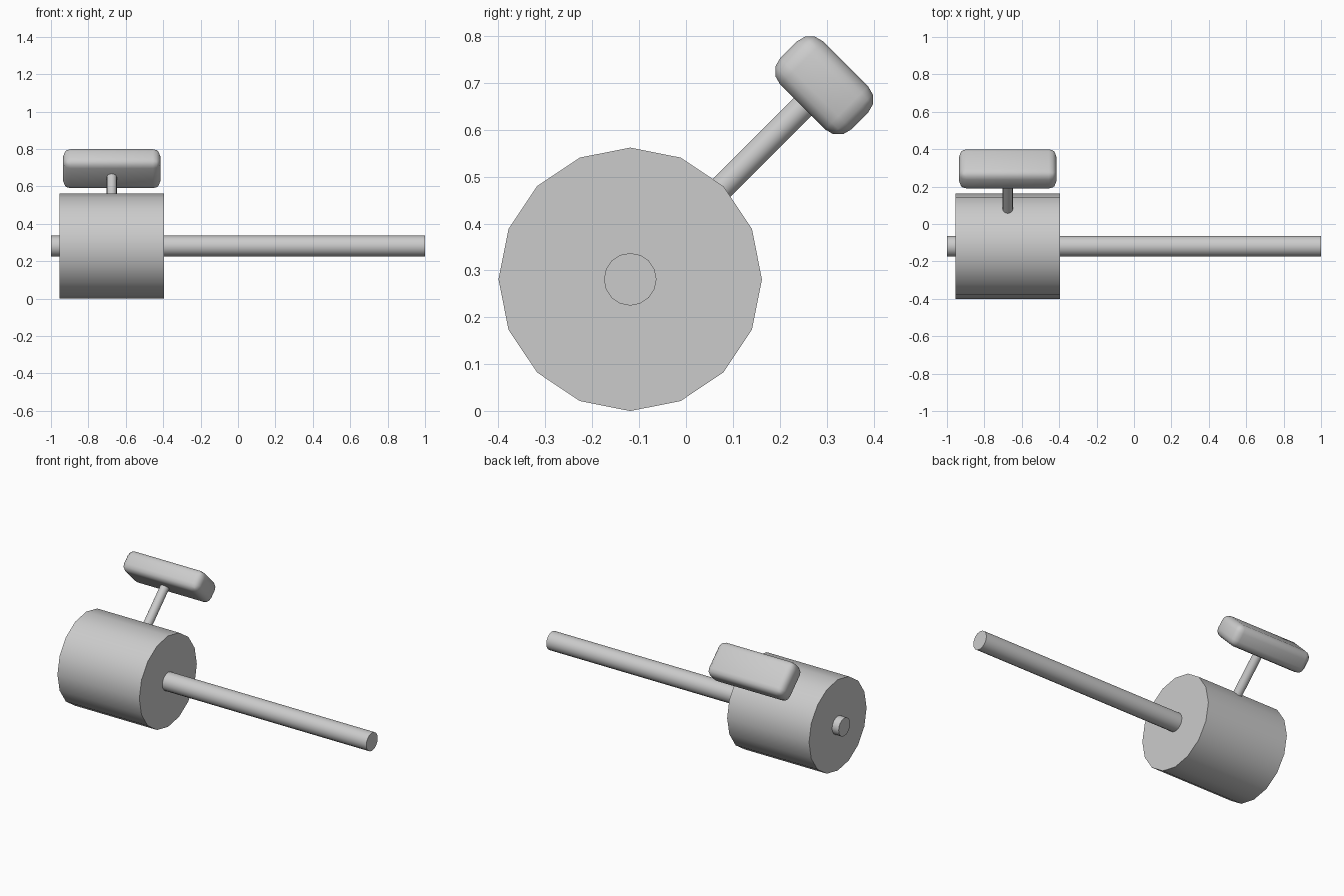
import bpy, math
from mathutils import Vector, Matrix

cube = bpy.data.objects.get("Cube")
if cube:
    bpy.data.objects.remove(cube, do_unlink=True)

grey = bpy.data.materials.new("light grey")
grey.use_nodes = True
grey.diffuse_color = (0.6, 0.6, 0.6, 1)
grey.node_tree.nodes["Principled BSDF"].inputs["Base Color"].default_value = (0.6, 0.6, 0.6, 1)

AXLE_Y, AXLE_Z = -0.119, 0.281   # axle centre line
ARM_X = -0.675                   # middle of drum, arm and pad
TILT = -math.pi / 4              # arm leans back 45 degrees


def finish(name, angle=40):
    ob = bpy.context.object
    ob.name = ob.data.name = name
    ob.data.materials.append(grey)
    bpy.ops.object.shade_smooth_by_angle(angle=math.radians(angle))
    return ob


def along_arm(distance):
    return Vector((ARM_X, AXLE_Y, AXLE_Z)) + distance * Vector((0, 1, 1)).normalized()


def cylinder(name, radius, length, location, rotation):
    bpy.ops.mesh.primitive_cylinder_add(vertices=16, radius=radius, depth=length,
                                        location=location, rotation=rotation)
    return finish(name)


# Drum and the long axle through it
sideways = (0, math.pi / 2, 0)
cylinder("drum", 0.281, 0.56, (ARM_X, AXLE_Y, AXLE_Z), sideways)
cylinder("axle", 0.056, 2.0, (0, AXLE_Y, AXLE_Z), sideways)

# Arm rising from the drum into the pad
cylinder("arm", 0.027, 0.38, along_arm(0.39), (TILT, 0, 0))

# Rounded pad at the end of the arm
bpy.ops.mesh.primitive_cube_add(size=1, location=along_arm(0.585), rotation=(TILT, 0, 0))
pad = bpy.context.object
pad.data.transform(Matrix.Diagonal((0.52, 0.215, 0.13, 1)))
bevel = pad.modifiers.new("rounded edges", 'BEVEL')
bevel.width = 0.04
bevel.segments = 3
bpy.ops.object.modifier_apply(modifier=bevel.name)
finish("pad", 60)
